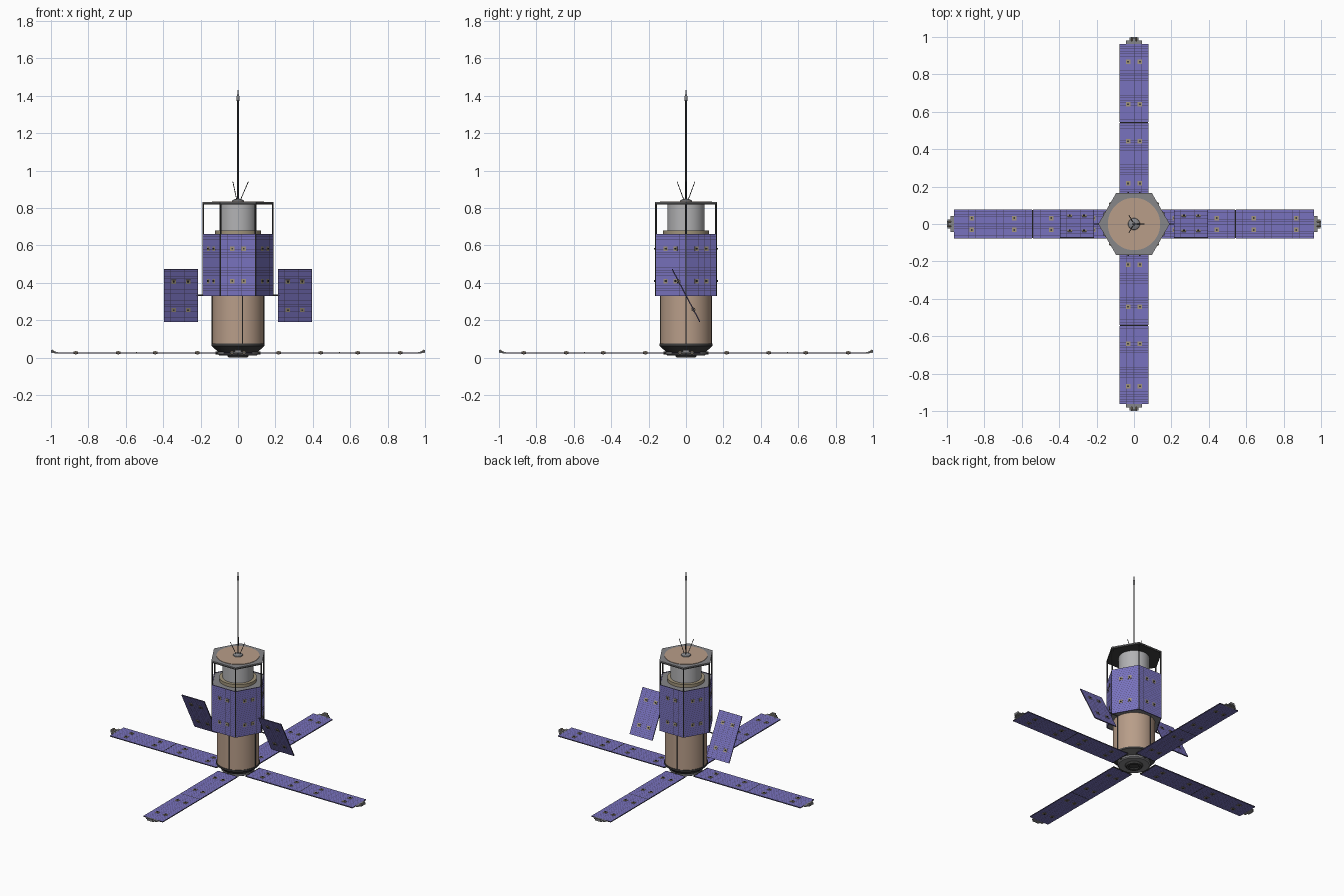
import bpy
import bmesh
from math import radians, cos, sin, pi
from mathutils import Matrix, Vector

cube = bpy.data.objects.get("Cube")
if cube:
    bpy.data.objects.remove(cube, do_unlink=True)


def material(name, *rgb):
    mat = bpy.data.materials.new(name)
    mat.use_nodes = True
    mat.diffuse_color = (*rgb, 1)
    mat.node_tree.nodes["Principled BSDF"].inputs["Base Color"].default_value = (*rgb, 1)
    return mat


BLUE = material("solar_cell", 0.19, 0.17, 0.52)
BACKING = material("panel_backing", 0.07, 0.06, 0.13)
TAN = material("tan_skin", 0.48, 0.34, 0.25)
KHAKI = material("khaki", 0.36, 0.3, 0.2)
SILVER = material("silver", 0.45, 0.45, 0.46)
GREY = material("grey", 0.24, 0.24, 0.25)
DARK = material("dark_metal", 0.05, 0.05, 0.05)


def finish(name, bm, mats, smooth=False):
    mesh = bpy.data.meshes.new(name)
    bm.to_mesh(mesh)
    bm.free()
    obj = bpy.data.objects.new(name, mesh)
    bpy.context.collection.objects.link(obj)
    for mat in mats:
        mesh.materials.append(mat)
    if smooth:
        bpy.ops.object.select_all(action="DESELECT")
        obj.select_set(True)
        bpy.context.view_layer.objects.active = obj
        bpy.ops.object.shade_smooth_by_angle(angle=radians(35))
    return obj


def lathe(name, profile, mat, sides=48):
    """Revolve (radius, height) points around z."""
    bm = bmesh.new()
    verts = [bm.verts.new((r, 0, z)) for r, z in profile]
    edges = [bm.edges.new(pair) for pair in zip(verts, verts[1:])]
    bmesh.ops.spin(bm, geom=verts + edges, cent=(0, 0, 0), axis=(0, 0, 1),
                   angle=2 * pi, steps=sides, use_duplicate=False)
    bmesh.ops.remove_doubles(bm, verts=bm.verts, dist=1e-5)
    bmesh.ops.recalc_face_normals(bm, faces=bm.faces)
    return finish(name, bm, [mat], smooth=sides > 6)


def drum(name, radius, low, high, mat, sides=48):
    return lathe(name, [(0, low), (radius, low), (radius, high), (0, high)], mat, sides)


def rod(name, start, end, radius, mat, tip=None):
    start, end = Vector(start), Vector(end)
    axis = end - start
    bm = bmesh.new()
    bmesh.ops.create_cone(bm, cap_ends=True, segments=10, radius1=radius,
                          radius2=radius if tip is None else tip, depth=axis.length)
    obj = finish(name, bm, [mat], smooth=True)
    turn = axis.to_track_quat("Z", "Y").to_matrix().to_4x4()
    obj.matrix_world = Matrix.Translation((start + end) / 2) @ turn
    return obj


def add_box(bm, centre, size, slot=0):
    place = Matrix.Translation(centre) @ Matrix.Diagonal((*size, 1))
    new = bmesh.ops.create_cube(bm, size=1, matrix=place)["verts"]
    for face in {f for v in new for f in v.link_faces}:
        face.material_index = slot


def frame(origin, along, across):
    """Local x runs along, y across, z out of the panel."""
    x, y = Vector(along).normalized(), Vector(across).normalized()
    turn = Matrix((x, y, x.cross(y))).transposed().to_4x4()
    return Matrix.Translation(origin) @ turn


def solar_panel(name, length, width, cells, place, fittings):
    """Backing board, cells on both faces and four square fittings."""
    thick, gap = 0.006, 0.0014
    bm = bmesh.new()
    add_box(bm, (0, 0, 0), (length, width, thick))
    nx, ny = cells
    dx, dy = length / nx, width / ny
    for side in (-1, 1):
        z = side * (thick / 2 + 0.0008)
        for i in range(nx):
            for j in range(ny):
                x0, y0 = i * dx - length / 2, j * dy - width / 2
                x1, y1 = x0 + dx - gap, y0 + dy - gap
                loop = [(x0, y0, z), (x1, y0, z), (x1, y1, z), (x0, y1, z)]
                bm.faces.new([bm.verts.new(p) for p in loop[::side]]).material_index = 1
    fx, fy = fittings
    for x in (-fx, fx):
        for y in (-fy, fy):
            add_box(bm, (x, y, 0), (0.024, 0.024, thick + 0.006), 2)
            add_box(bm, (x, y, 0), (0.009, 0.009, thick + 0.014), 3)
    obj = finish(name, bm, [BACKING, BLUE, KHAKI, DARK])
    obj.matrix_world = place


# Lower body and base
drum("lower_body", 0.138, 0.07, 0.33, TAN)
lathe("base_cone", [(0, 0.025), (0.1, 0.025), (0.142, 0.062), (0.142, 0.074), (0, 0.074)], DARK)
lathe("base_plate", [(0, 0.012), (0.1, 0.012), (0.108, 0.018), (0.108, 0.03), (0, 0.03)], GREY)
lathe("base_nozzle", [(0, 0.008), (0.03, 0.008), (0.035, 0), (0.05, 0), (0.06, 0.014), (0, 0.014)], DARK)
for i, angle in enumerate((0, 100, 180, 280)):
    x, y = 0.139 * cos(radians(angle)), 0.139 * sin(radians(angle))
    rod(f"body_conduit_{i}", (x, y, 0.07), (x, y, 0.33), 0.003, DARK)

# Hexagonal middle body with a solar panel on each face
drum("hexagon_body", 0.184, 0.331, 0.658, GREY, sides=6)
for i in range(6):
    a = radians(60 * i + 30)
    out = Vector((cos(a), sin(a), 0))
    place = frame(out * 0.161 + Vector((0, 0, 0.495)), (0, 0, 1), (sin(a), -cos(a), 0))
    place = place @ Matrix.Rotation(pi, 4, "X")
    solar_panel(f"body_panel_{i}", 0.33, 0.182, (24, 5), place, (0.086, 0.03))
    b = radians(60 * i)
    x, y = 0.185 * cos(b), 0.185 * sin(b)
    rod(f"corner_post_{i}", (x, y, 0.33), (x, y, 0.825), 0.0045, DARK)

# Upper body and top deck
drum("collar", 0.122, 0.655, 0.68, KHAKI)
drum("upper_body", 0.1, 0.66, 0.822, SILVER)
drum("deck_underside", 0.19, 0.818, 0.827, DARK, sides=6)
drum("deck_top", 0.191, 0.827, 0.832, GREY, sides=6)
drum("deck_disc", 0.14, 0.83, 0.835, TAN)

# Mast and whisker aerials
lathe("mast_foot", [(0, 0.834), (0.032, 0.834), (0.03, 0.841), (0.015, 0.848), (0, 0.85)], GREY, 32)
rod("mast", (0, 0, 0.845), (0, 0, 1.38), 0.0045, DARK)
lathe("mast_tip", [(0, 1.37), (0.007, 1.373), (0.008, 1.395), (0.003, 1.41), (0.002, 1.43), (0, 1.43)], GREY, 16)
for i in range(3):
    a = radians(120 * i)
    rod(f"whisker_{i}", (0.012 * cos(a), 0.012 * sin(a), 0.84),
        (0.055 * cos(a), 0.055 * sin(a), 0.94), 0.002, DARK)

# Four long solar arms in a cross
ARM_Z = 0.025
for i, label in enumerate(("left", "back", "right", "front")):
    spin = Matrix.Rotation(i * pi / 2, 4, "Z")
    out, side = spin @ Vector((1, 0, 0)), spin @ Vector((0, 1, 0))
    lift = Vector((0, 0, ARM_Z))
    cells = (11, 12) if i % 2 == 0 else (32, 4)
    for part, middle in (("inner", 0.33), ("outer", 0.754)):
        place = frame(out * middle + lift, out, side)
        solar_panel(f"{label}_{part}_panel", 0.419, 0.154, cells, place, (0.113, 0.032))
    for part, dist in (("root", 0.117), ("middle", 0.542)):
        rod(f"{label}_{part}_hinge", out * dist + side * 0.076 + lift,
            out * dist - side * 0.076 + lift, 0.0042, DARK)
    rod(f"{label}_root_strut", out * 0.08 + lift, out * 0.12 + lift, 0.008, DARK)

    # Stepped end bracket with a raised lug
    bm = bmesh.new()
    add_box(bm, (0.972, 0, 0), (0.018, 0.084, 0.007))
    add_box(bm, (0.985, 0, 0.002), (0.022, 0.05, 0.008))
    add_box(bm, (0.995, 0, 0.008), (0.01, 0.032, 0.014))
    bracket = finish(f"{label}_end_bracket", bm, [GREY])
    bracket.matrix_world = Matrix.Translation(lift) @ spin
    for s in (-1, 1):
        rod(f"{label}_end_lug_{s}", out * 0.975 + side * 0.012 * s + lift,
            out * 0.995 + side * 0.012 * s + Vector((0, 0, 0.039)), 0.004, KHAKI)

# Tilted side panels on short axles
for label, s in (("left", 1), ("right", -1)):
    place = frame((s * 0.305, 0, 0.332), (0, -0.466, 0.885), (1, 0, 0))
    solar_panel(f"{label}_side_panel", 0.318, 0.18, (24, 5), place, (0.085, 0.038))
    rod(f"{label}_side_axle", (s * 0.13, 0, 0.332), (s * 0.225, 0, 0.332), 0.004, DARK)
